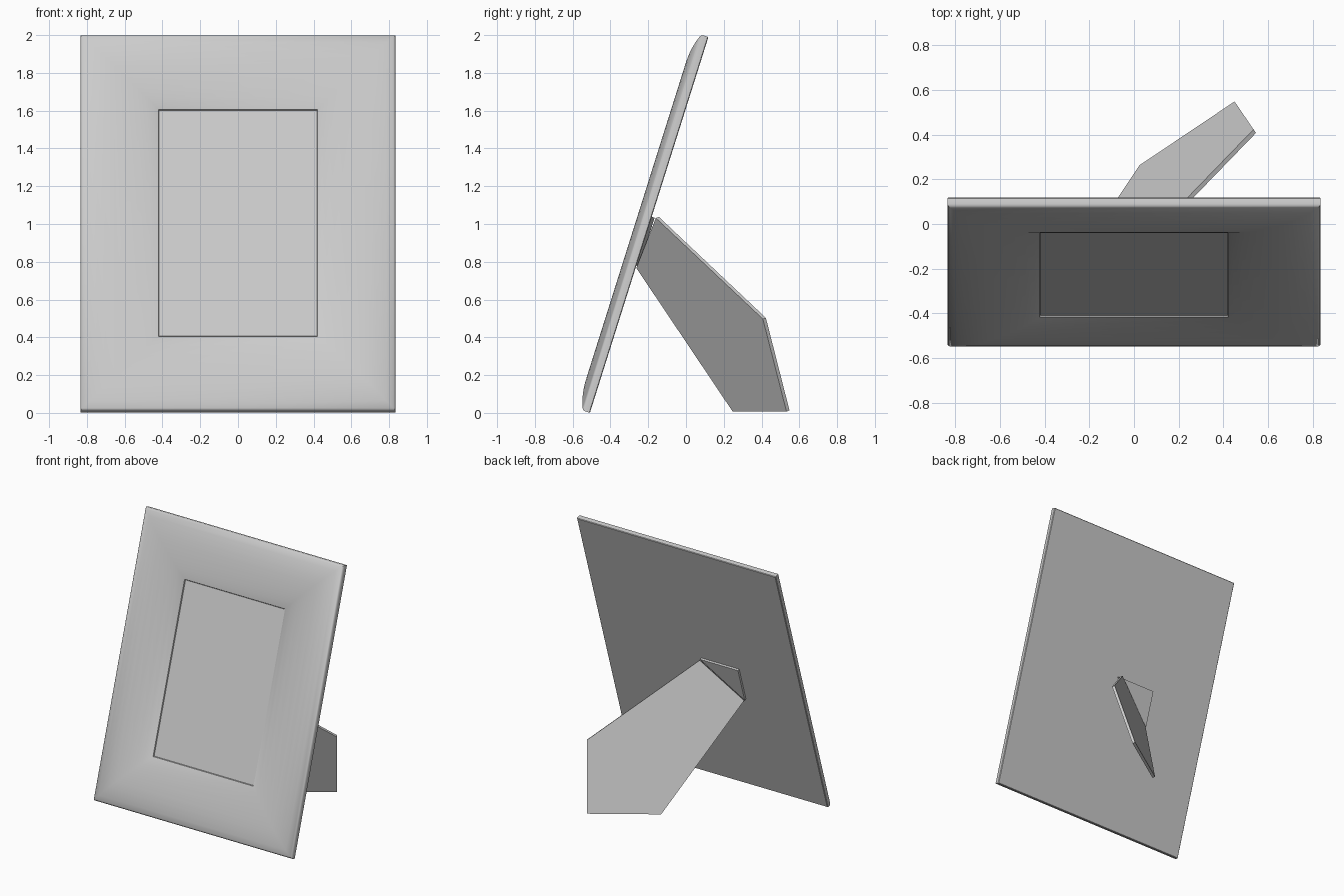
import bpy
import bmesh
from math import radians
from mathutils import Matrix, Vector

cube = bpy.data.objects.get("Cube")
if cube:
    bpy.data.objects.remove(cube)

# Single plain finish
grey = bpy.data.materials.new("light grey")
grey.use_nodes = True
grey.diffuse_color = (0.6, 0.6, 0.6, 1)
grey.node_tree.nodes["Principled BSDF"].inputs["Base Color"].default_value = (0.6, 0.6, 0.6, 1)

# Leaning plane: local x across, y up the frame, z out of its front
TILT = Matrix.Translation((0, -0.195, 0.995)) @ Matrix.Rotation(radians(72.5), 4, "X")
HALF_W, HALF_H = 0.835, 1.043


def finish(name, bm, matrix=None, smooth=False):
    bmesh.ops.recalc_face_normals(bm, faces=bm.faces)
    mesh = bpy.data.meshes.new(name)
    bm.to_mesh(mesh)
    bm.free()
    mesh.materials.append(grey)
    obj = bpy.data.objects.new(name, mesh)
    bpy.context.collection.objects.link(obj)
    if matrix:
        obj.matrix_world = matrix
    if smooth:
        bpy.ops.object.select_all(action="DESELECT")
        obj.select_set(True)
        bpy.context.view_layer.objects.active = obj
        bpy.ops.object.shade_smooth_by_angle(angle=radians(35))
    return obj


def loft(profile):
    """Join rectangles given as (inset, height) and cap both ends."""
    bm = bmesh.new()
    rings = []
    for inset, height in profile:
        w, h = HALF_W - inset, HALF_H - inset
        rings.append([bm.verts.new((sx * w, sy * h, height))
                      for sx, sy in ((-1, -1), (1, -1), (1, 1), (-1, 1))])
    for a, b in zip(rings, rings[1:]):
        for i in range(4):
            j = (i + 1) % 4
            bm.faces.new((a[i], a[j], b[j], b[i]))
    bm.faces.new(rings[0])
    bm.faces.new(rings[-1])
    return bm


def plate(points, thickness):
    """Flat outline thickened evenly to both sides."""
    pts = [Vector(p) for p in points]
    normal = (pts[1] - pts[0]).cross(pts[2] - pts[1]).normalized()
    pts = [p - normal * (p - pts[0]).dot(normal) for p in pts]
    bm = bmesh.new()
    sides = [[bm.verts.new(p + normal * s * thickness / 2) for p in pts] for s in (-1, 1)]
    for side in sides:
        bm.faces.new(side)
    for i in range(len(pts)):
        j = (i + 1) % len(pts)
        bm.faces.new((sides[0][i], sides[0][j], sides[1][j], sides[1][i]))
    return bm


# Moulded frame with rounded rim and a slope down to the window
moulding = [(0.004, 0), (0, 0.004), (0, 0.03), (0.004, 0.038), (0.012, 0.045),
            (0.05, 0.058), (0.09, 0.067), (0.13, 0.072), (0.18, 0.073),
            (0.24, 0.070), (0.30, 0.063), (0.35, 0.054), (0.39, 0.043),
            (0.413, 0.034), (0.417, 0.022)]
finish("frame", loft(moulding), TILT, smooth=True)

# Flat picture in the window
finish("picture_panel", loft([(0.417, 0.02), (0.417, 0.027)]), TILT)

# Triangular hinge plate lying on the back
hinge = [(0.0, 0.045, -0.008), (-0.32, 0.045, -0.008), (-0.32, -0.225, -0.008)]
finish("hinge_plate", plate(hinge, 0.016), TILT)

# Five-sided easel leg swung out from the hinge
leg = [(0.54, 0.415, 0.50), (0.455, 0.54, 0.01), (0.03, 0.255, 0.01),
       (-0.31, -0.255, 0.77), (0.0, -0.165, 1.03)]
finish("easel_leg", plate(leg, 0.02))
